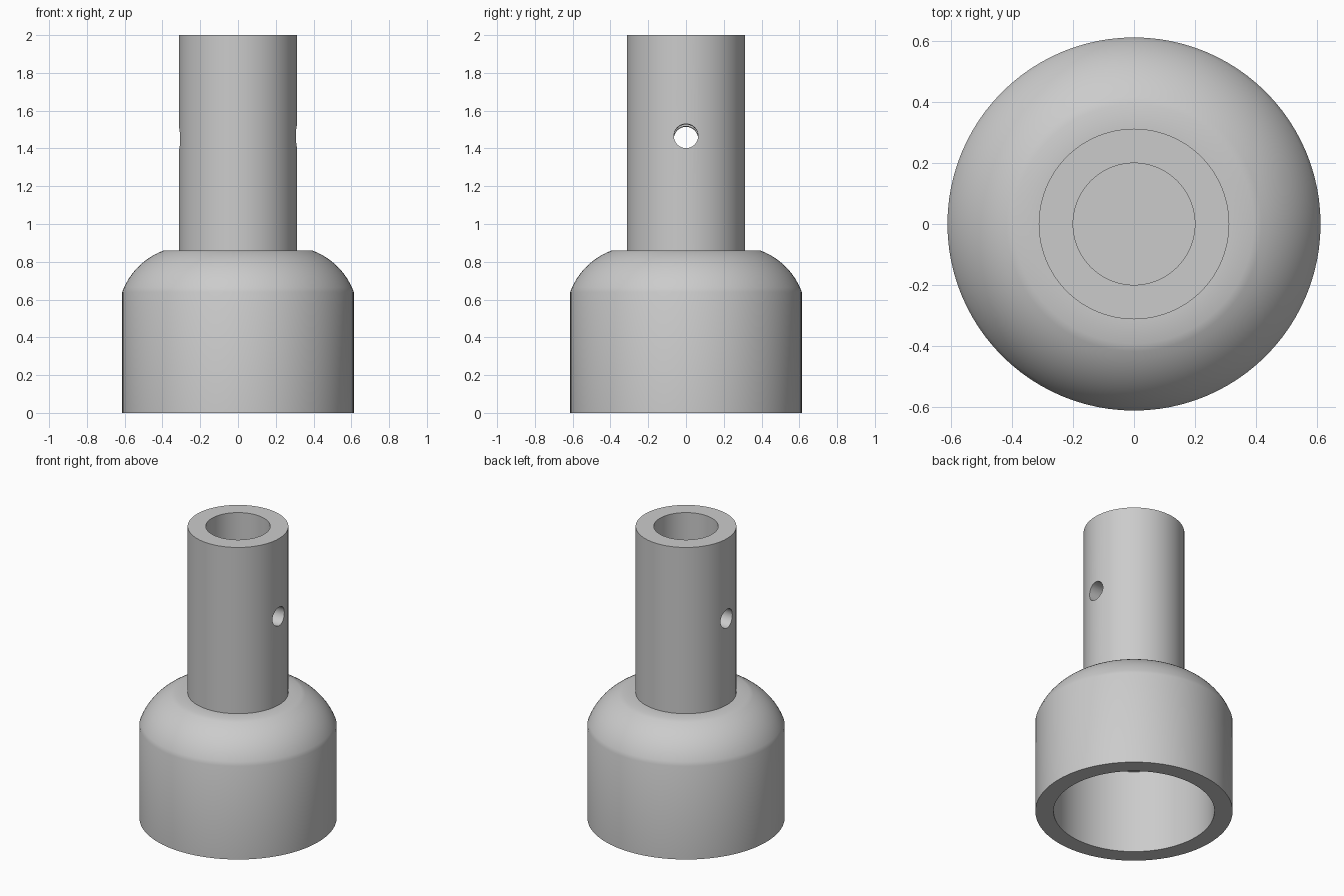
import bpy, bmesh, math
from mathutils import Matrix, Vector

cube = bpy.data.objects.get("Cube")
if cube:
    bpy.data.objects.remove(cube)

SEGMENTS = 96
TOP, SHOULDER_Z, RIM_Z = 2.0, 0.86, 0.64
BASE_R, CUP_R, STEM_R, BORE_R = 0.613, 0.5, 0.313, 0.2
CUP_DEPTH = 0.572

# Plain grey material
grey = bpy.data.materials.new("plain_grey")
grey.use_nodes = True
colour = (0.6, 0.6, 0.6, 1)
grey.diffuse_color = colour
grey.node_tree.nodes["Principled BSDF"].inputs["Base Color"].default_value = colour


def new_object(name, bm):
    bmesh.ops.recalc_face_normals(bm, faces=bm.faces)
    mesh = bpy.data.meshes.new(name)
    bm.to_mesh(mesh)
    bm.free()
    mesh.materials.append(grey)
    obj = bpy.data.objects.new(name, mesh)
    bpy.context.collection.objects.link(obj)
    return obj


def lathe(name, profile):
    bm = bmesh.new()
    verts = [bm.verts.new((r, 0, z)) for r, z in profile]
    edges = [bm.edges.new(pair) for pair in zip(verts, verts[1:])]
    bmesh.ops.spin(bm, geom=verts + edges, cent=(0, 0, 0), axis=(0, 0, 1),
                   angle=math.tau, steps=SEGMENTS, use_duplicate=False)
    bmesh.ops.remove_doubles(bm, verts=bm.verts, dist=0.0001)
    return new_object(name, bm)


# Shoulder arc from the base wall up to the flat ring around the stem
arc_r = 0.367
start = math.radians(20)
cx = BASE_R - arc_r * math.cos(start)
cz = RIM_Z - arc_r * math.sin(start)
shoulder = []
for i in range(13):
    a = start + math.radians(50) * i / 12
    shoulder.append((cx + arc_r * math.cos(a), cz + arc_r * math.sin(a)))
shoulder[-1] = (shoulder[-1][0], SHOULDER_Z)

# Socket body: hollow cup below, tubular stem with a blind bore above
profile = [(0, CUP_DEPTH), (CUP_R, CUP_DEPTH), (CUP_R, 0), (BASE_R, 0)]
profile += shoulder
profile += [(STEM_R, SHOULDER_Z), (STEM_R, TOP), (BORE_R, TOP),
            (BORE_R, SHOULDER_Z), (0, SHOULDER_Z)]
body = lathe("socket_body", profile)

# Slightly tilted cross hole through the stem
bm = bmesh.new()
axis = Vector((1, 0, 0.025))
matrix = Matrix.Translation((0, 0, 1.458)) @ axis.to_track_quat('Z', 'Y').to_matrix().to_4x4()
bmesh.ops.create_cone(bm, cap_ends=True, segments=48, radius1=0.064,
                      radius2=0.064, depth=1, matrix=matrix)
cutter = new_object("pin_hole_cutter", bm)
cutter.hide_render = True

cut = body.modifiers.new("pin_hole", 'BOOLEAN')
cut.operation = 'DIFFERENCE'
cut.solver = 'EXACT'
cut.object = cutter

bpy.ops.object.select_all(action='DESELECT')
body.select_set(True)
bpy.context.view_layer.objects.active = body
bpy.ops.object.modifier_apply(modifier=cut.name)
bpy.data.objects.remove(cutter)
bpy.ops.object.shade_smooth_by_angle(angle=math.radians(30))
